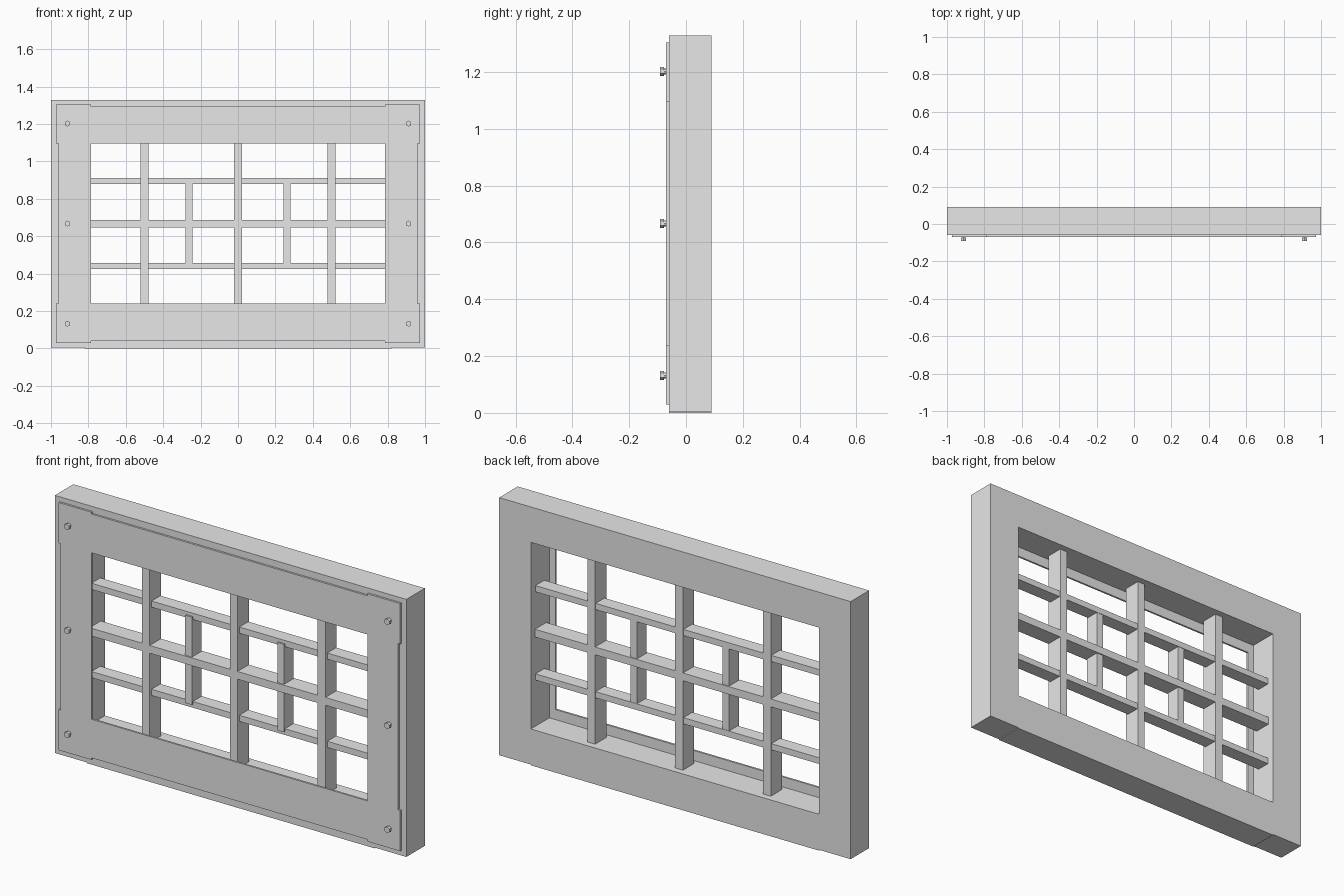
import bpy
import bmesh
from math import pi

if "Cube" in bpy.data.objects:
    bpy.data.objects.remove(bpy.data.objects["Cube"], do_unlink=True)

grey = bpy.data.materials.new("plain grey")
grey.use_nodes = True
GREY = (0.8, 0.8, 0.8, 1)
grey.diffuse_color = GREY
grey.node_tree.nodes["Principled BSDF"].inputs["Base Color"].default_value = GREY

MID = 0.667           # height of the centre line
HALF_H = 0.662
FRONT, BACK = -0.06, 0.09
INNER_X, INNER_Z = 0.82, 0.48


def box(name, x0, x1, y0, y1, z0, z1):
    bpy.ops.mesh.primitive_cube_add(
        size=1, location=((x0 + x1) / 2, (y0 + y1) / 2, (z0 + z1) / 2))
    ob = bpy.context.object
    ob.name = name
    ob.scale = (x1 - x0, y1 - y0, z1 - z0)
    ob.data.materials.append(grey)
    return ob


def disc(name, x, z, y0, y1, radius, sides):
    bpy.ops.mesh.primitive_cylinder_add(
        vertices=sides, radius=radius, depth=y1 - y0,
        location=(x, (y0 + y1) / 2, z), rotation=(pi / 2, 0, 0))
    ob = bpy.context.object
    ob.name = name
    ob.data.materials.append(grey)


# Outer frame: two stiles with two rails between them
for side, s in (("left", 1), ("right", -1)):
    a, b = sorted((s * INNER_X, s))
    box(side + "_stile", a, b, FRONT, BACK, 0.004, MID + HALF_H)
box("top_rail", -INNER_X, INNER_X, FRONT, BACK, MID + INNER_Z, MID + HALF_H)
box("bottom_rail", -INNER_X, INNER_X, FRONT, BACK, 0, MID - INNER_Z)

# Front plate: one quarter outline, mirrored and thickened
outline = [(0, 0.428), (0.785, 0.428), (0.785, 0), (0.96, 0), (0.96, 0.428),
           (0.972, 0.428), (0.972, 0.637), (0.785, 0.637), (0.785, 0.627),
           (0, 0.627)]
# corner tabs rise a little above the middle of the plate
bm = bmesh.new()
bm.faces.new([bm.verts.new((x, 0, z)) for x, z in outline])
mesh = bpy.data.meshes.new("front_plate")
bm.to_mesh(mesh)
bm.free()
plate = bpy.data.objects.new("front_plate", mesh)
bpy.context.collection.objects.link(plate)
plate.location = (0, FRONT - 0.005, MID)
mesh.materials.append(grey)
mirror = plate.modifiers.new("mirror", 'MIRROR')
mirror.use_axis = (True, False, True)
thick = plate.modifiers.new("thickness", 'SOLIDIFY')
thick.thickness = 0.01
thick.offset = 0

# Full height bars
for name, x in (("left", 0.5), ("centre", 0), ("right", -0.5)):
    box(name + "_upright_bar", x - 0.022, x + 0.022, -0.035, 0.056,
        MID - INNER_Z, MID + INNER_Z)

# Cross bars: the middle one is taller and flush with the uprights
box("middle_cross_bar", -INNER_X, INNER_X, -0.035, 0.056, MID - 0.02, MID + 0.02)
for name, s in (("upper", 1), ("lower", -1)):
    z = MID + s * 0.227
    box(name + "_cross_bar", -INNER_X, INNER_X, -0.02, 0.052, z - 0.016, z + 0.016)

# Short bars between the cross bars
for name, x in (("left", 0.262), ("right", -0.262)):
    box(name + "_short_bar", x - 0.019, x + 0.019, -0.028, 0.05,
        MID - 0.226, MID + 0.226)

# Bolts on both sides of the plate
for x in (-0.912, 0.912):
    for z in (MID - 0.535, MID, MID + 0.535):
        disc("bolt_shank", x, z, -0.082, FRONT, 0.011, 8)
        disc("bolt_head", x, z, -0.092, -0.078, 0.016, 6)
